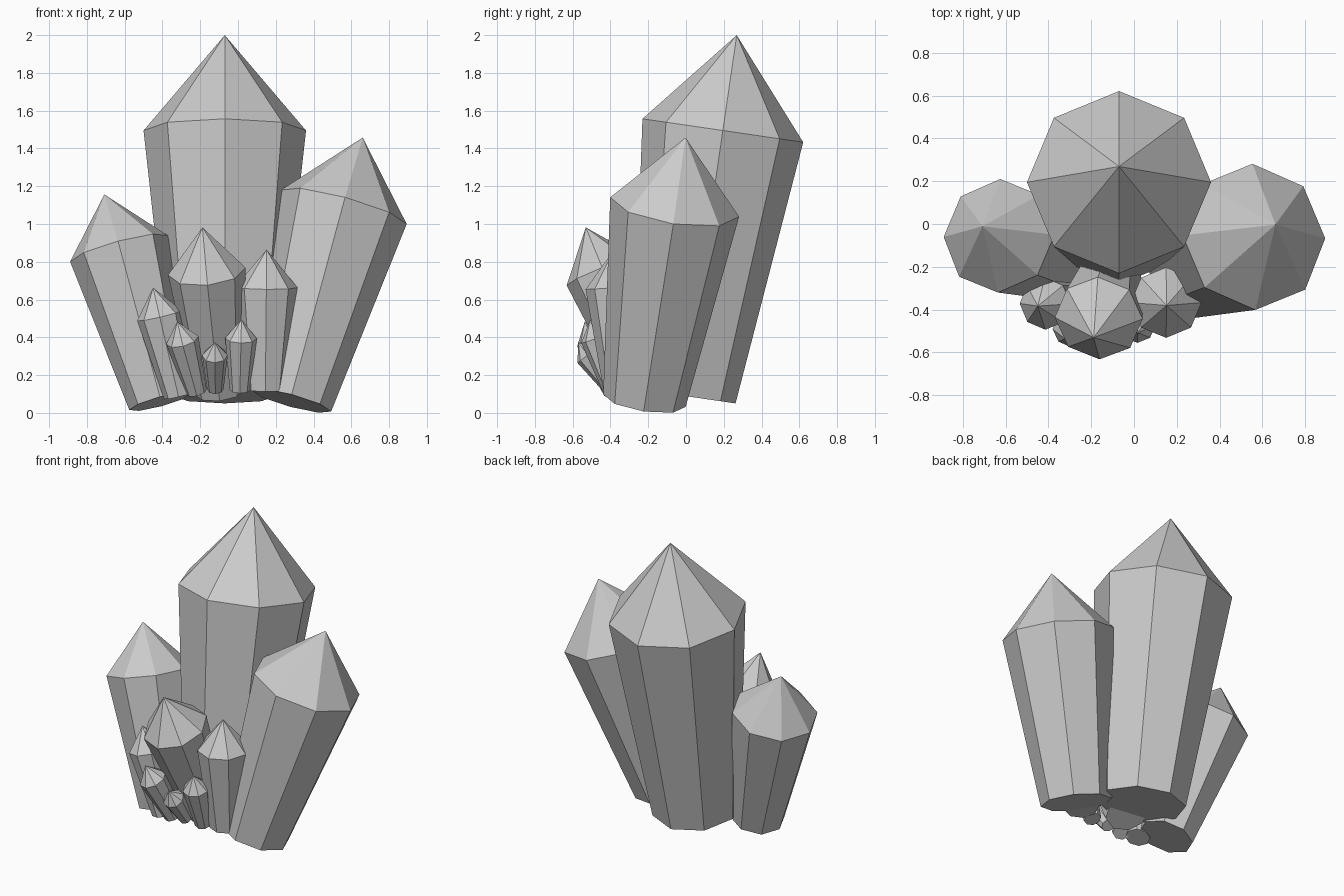
import bpy, bmesh
from math import pi, sin, cos
from mathutils import Vector

if "Cube" in bpy.data.objects:
    bpy.data.objects.remove(bpy.data.objects["Cube"])

SIDES = 8
TAPER = 0.64  # base radius relative to shoulder radius


def crystal(name, base, shoulder, radius, tip):
    """Tapered octagonal prism from base to shoulder, capped by a pointed tip."""
    base, shoulder = Vector(base), Vector(shoulder)
    axis = (shoulder - base).normalized()
    rot = Vector((0, 0, 1)).rotation_difference(axis)
    bm = bmesh.new()

    def ring(center, r):
        return [bm.verts.new(center + rot @ Vector((r * cos(2 * pi * i / SIDES),
                                                    r * sin(2 * pi * i / SIDES), 0)))
                for i in range(SIDES)]

    low, high = ring(base, radius * TAPER), ring(shoulder, radius)
    apex = bm.verts.new(shoulder + axis * tip)
    bm.faces.new(low[::-1])
    for i in range(SIDES):
        j = (i + 1) % SIDES
        bm.faces.new((low[i], low[j], high[j], high[i]))
        bm.faces.new((high[i], high[j], apex))
    mesh = bpy.data.meshes.new(name)
    bm.to_mesh(mesh)
    bm.free()
    bpy.context.collection.objects.link(bpy.data.objects.new(name, mesh))


# Three large crystals
crystal("crystal_back", (-0.07, -0.01, 0.09), (-0.07, 0.195, 1.495), 0.43, 0.51)
crystal("crystal_right", (0.28, -0.22, 0.065), (0.56, -0.06, 1.09), 0.345, 0.385)
crystal("crystal_left", (-0.41, -0.18, 0.06), (-0.63, -0.055, 0.87), 0.268, 0.30)

# Medium crystals in front
crystal("crystal_front", (-0.10, -0.19, 0.11), (-0.165, -0.44, 0.75), 0.206, 0.25)
crystal("crystal_front_right", (0.145, -0.33, 0.12), (0.15, -0.367, 0.665), 0.165, 0.20)
crystal("crystal_front_left", (-0.315, -0.34, 0.09), (-0.415, -0.372, 0.515), 0.122, 0.152)

# Tiny crystals along the front edge
crystal("shard_left", (-0.22, -0.38, 0.11), (-0.295, -0.495, 0.385), 0.088, 0.11)
crystal("shard_middle", (-0.12, -0.39, 0.125), (-0.122, -0.52, 0.305), 0.068, 0.085)
crystal("shard_right", (0.01, -0.385, 0.12), (0.016, -0.475, 0.395), 0.084, 0.105)
